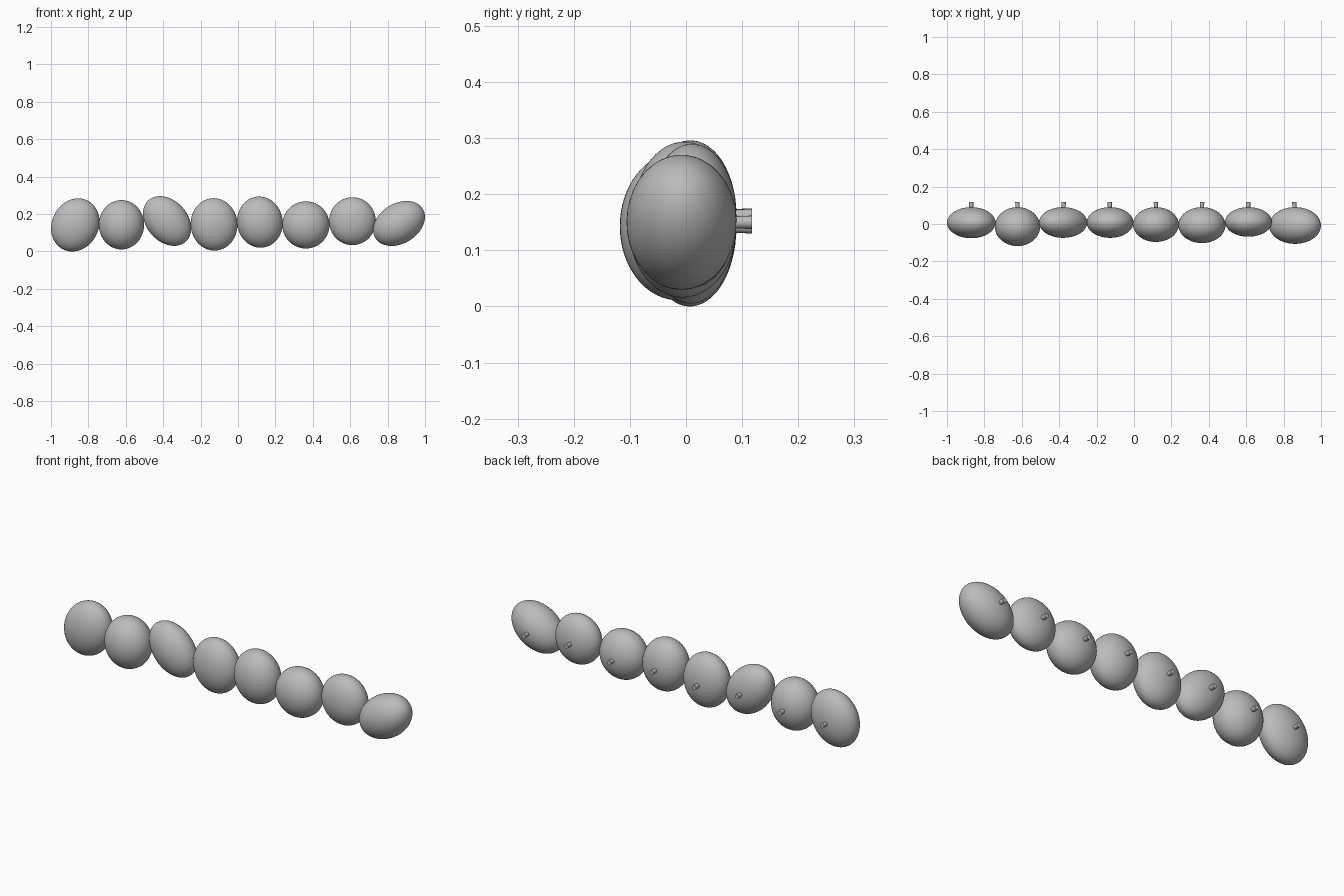
import bpy, math

if "Cube" in bpy.data.objects:
    bpy.data.objects.remove(bpy.data.objects["Cube"])

# One flat colour for the whole row
grey = bpy.data.materials.new("stone grey")
grey.diffuse_color = (0.5, 0.5, 0.5, 1)
grey.use_nodes = True
grey.node_tree.nodes["Principled BSDF"].inputs["Base Color"].default_value = grey.diffuse_color

BACK = 0.09       # back of every pebble
PEG_END = 0.118   # rear end of every peg


def finish(name):
    ob = bpy.context.object
    ob.name = name
    ob.data.materials.append(grey)
    bpy.ops.object.transform_apply(location=False, rotation=True, scale=True)
    bpy.ops.object.shade_smooth_by_angle(angle=math.radians(40))
    return ob


# centre x, centre z, half width, half depth, half height, lean in degrees
pebbles = [
    (-0.870, 0.142, 0.125, 0.083, 0.146, 27),
    (-0.623, 0.143, 0.121, 0.104, 0.132, 0),
    (-0.379, 0.163, 0.110, 0.082, 0.149, -42),
    (-0.128, 0.145, 0.125, 0.082, 0.140, -5),
    (0.117, 0.157, 0.122, 0.093, 0.137, -8),
    (0.363, 0.142, 0.126, 0.096, 0.126, 0),
    (0.612, 0.162, 0.125, 0.079, 0.128, 0),
    (0.861, 0.150, 0.107, 0.098, 0.149, 58),
]

for i, (x, z, a, d, b, lean) in enumerate(pebbles, 1):
    # Smooth flattened pebble
    bpy.ops.mesh.primitive_uv_sphere_add(
        segments=48, ring_count=32, radius=1, location=(x, BACK - d, z),
        rotation=(0, math.radians(lean), 0))
    bpy.context.object.scale = (a, d, b)
    finish(f"pebble_{i}")

    # Short mounting peg on the back, slightly flared at its end
    start = 0.05
    bpy.ops.mesh.primitive_cone_add(
        vertices=16, radius1=0.009, radius2=0.012, depth=PEG_END - start,
        location=(-0.87 + 0.2468 * (i - 1), (PEG_END + start) / 2, z),
        rotation=(-math.pi / 2, 0, 0))
    finish(f"peg_{i}")
